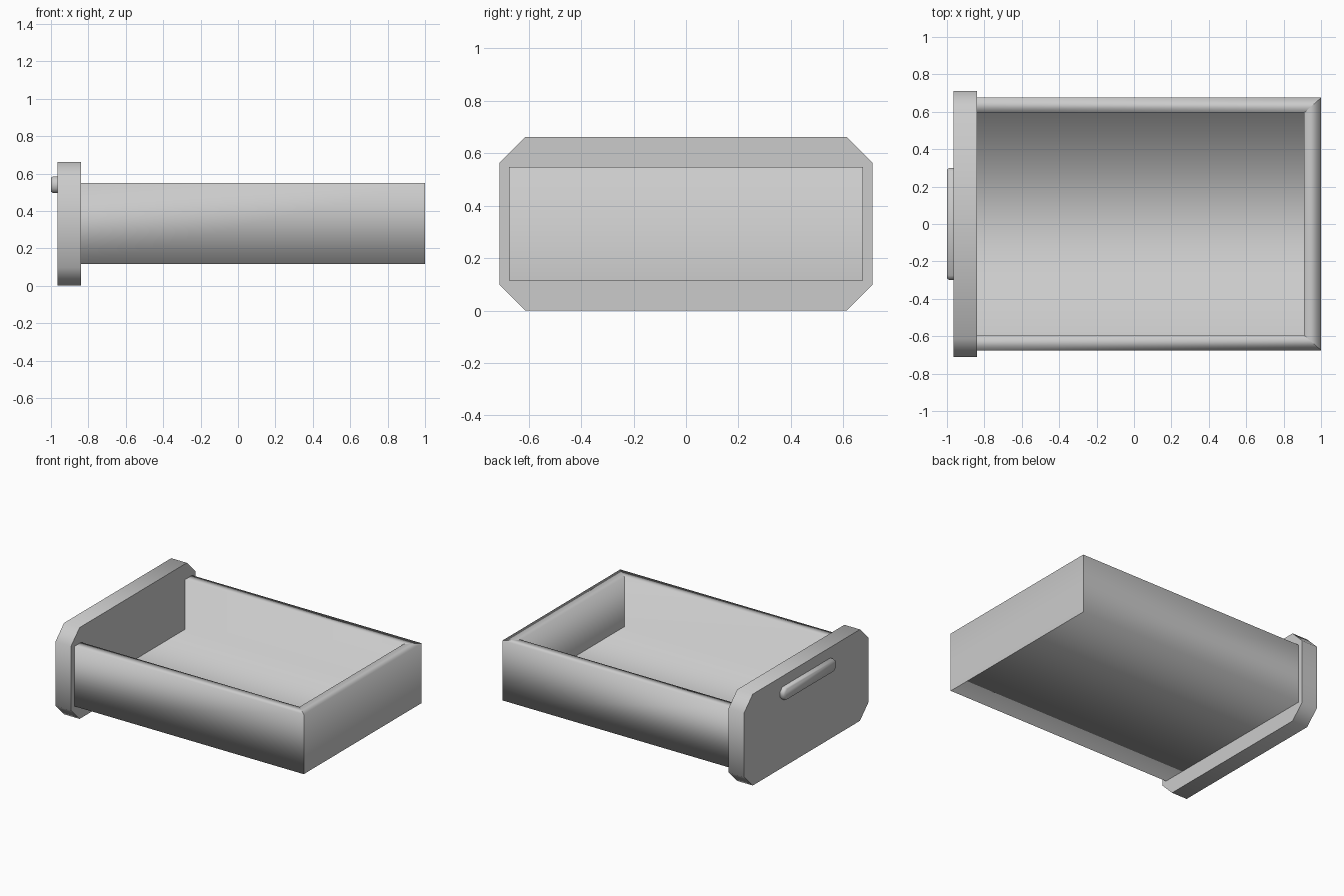
import bpy, bmesh

if "Cube" in bpy.data.objects:
    bpy.data.objects.remove(bpy.data.objects["Cube"])


def make_object(name, bm, angle=None):
    mesh = bpy.data.meshes.new(name)
    bm.to_mesh(mesh)
    bm.free()
    ob = bpy.data.objects.new(name, mesh)
    bpy.context.collection.objects.link(ob)
    if angle is not None:
        bpy.ops.object.select_all(action='DESELECT')
        ob.select_set(True)
        bpy.context.view_layer.objects.active = ob
        bpy.ops.object.shade_smooth_by_angle(angle=angle)
    return ob


def chamfered_outline(half_y, z0, z1, c):
    return [(-half_y + c, z0), (half_y - c, z0), (half_y, z0 + c), (half_y, z1 - c),
            (half_y - c, z1), (-half_y + c, z1), (-half_y, z1 - c), (-half_y, z0 + c)]


def loft(outlines):
    """Solid from (x, outline) sections running along x."""
    bm = bmesh.new()
    rings = [[bm.verts.new((x, y, z)) for y, z in pts] for x, pts in outlines]
    for a, b in zip(rings, rings[1:]):
        n = len(a)
        for i in range(n):
            j = (i + 1) % n
            bm.faces.new((a[i], a[j], b[j], b[i]))
    bm.faces.new(rings[0])
    bm.faces.new(rings[-1])
    bmesh.ops.recalc_face_normals(bm, faces=bm.faces)
    return bm


# Drawer front: slab with cut corners, softly shaded rim
plate = chamfered_outline(0.712, 0.0, 0.662, 0.098)
make_object("drawer_front", loft([(-0.965, plate), (-0.84, plate)]), 0.9)

# Pull handle: slim bar with softened face
bar = chamfered_outline(0.30, 0.495, 0.585, 0.025)
bar_face = chamfered_outline(0.29, 0.503, 0.577, 0.022)
make_object("pull_handle", loft([(-0.965, bar), (-0.988, bar), (-1.0, bar_face)]), 0.9)

# Tray: U-shaped outer wall, rim, inner wall, floor and flush underside
bm = bmesh.new()


def u_ring(half_y, x_end, z):
    return [bm.verts.new(p) for p in ((-0.84, -half_y, z), (x_end, -half_y, z),
                                      (x_end, half_y, z), (-0.84, half_y, z))]


rings = [u_ring(0.675, 1.0, 0.115), u_ring(0.675, 1.0, 0.548),
         u_ring(0.595, 0.91, 0.548), u_ring(0.595, 0.91, 0.188)]
for a, b in zip(rings, rings[1:]):
    for i in range(3):
        bm.faces.new((a[i], a[i + 1], b[i + 1], b[i]))
bm.faces.new(rings[-1])
bm.faces.new(rings[0][::-1])
for f in bm.faces:
    f.smooth = True
# Crisp upright corners, rim mitres and end edges of floor and underside
for a, b in zip(rings, rings[1:]):
    for k in (1, 2):
        bm.edges.get((a[k], b[k])).smooth = False
for r in (rings[0], rings[-1]):
    bm.edges.get((r[1], r[2])).smooth = False
make_object("drawer_tray", bm)
